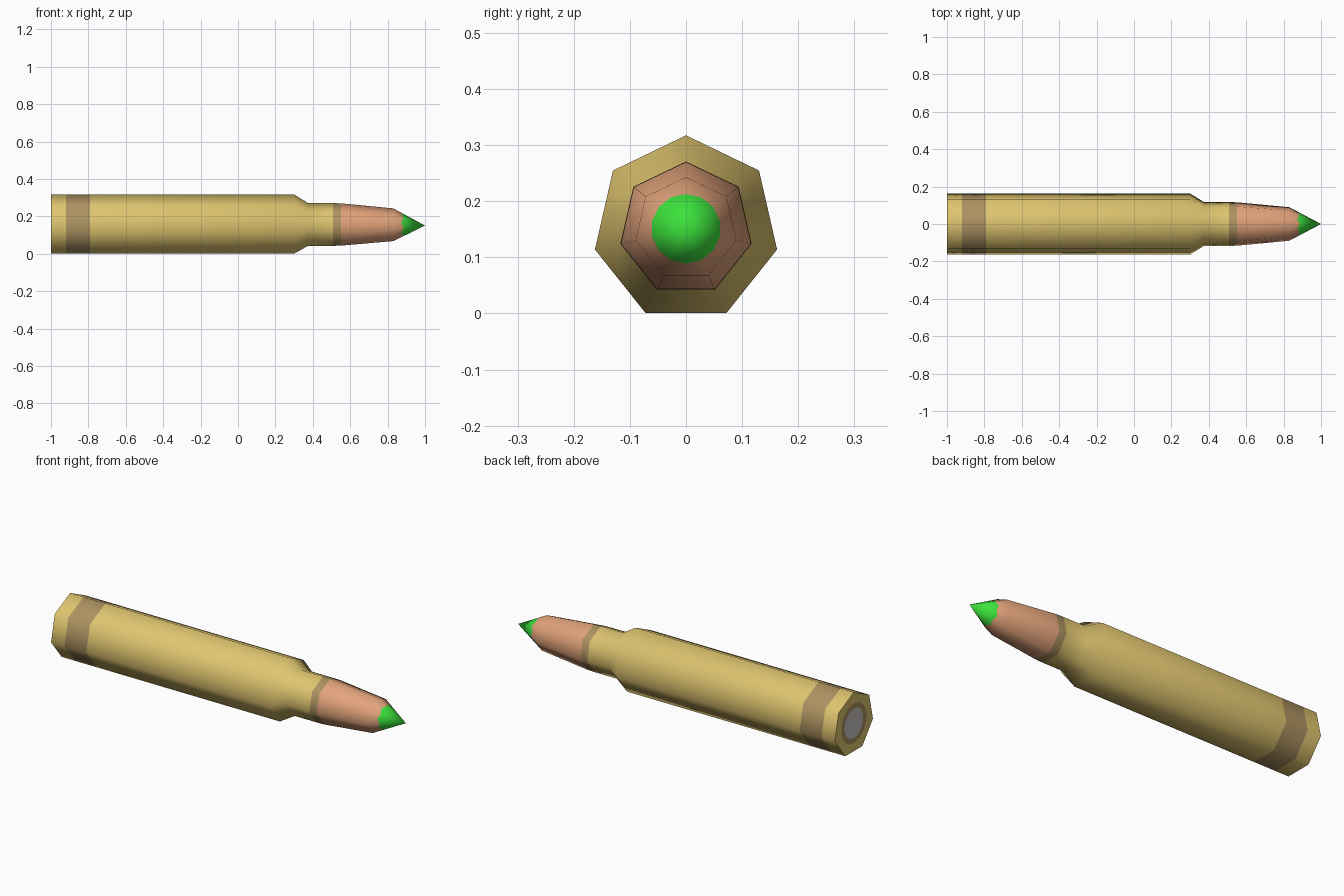
import bpy, bmesh, math

if "Cube" in bpy.data.objects:
    bpy.data.objects.remove(bpy.data.objects["Cube"])

AXIS_Z = 0.151
SIDES = 7
APOTHEM = math.cos(math.pi / SIDES)


def material(name, rgb):
    m = bpy.data.materials.new(name)
    m.diffuse_color = (*rgb, 1)
    m.use_nodes = True
    m.node_tree.nodes["Principled BSDF"].inputs["Base Color"].default_value = m.diffuse_color
    return m


brass = material("brass", (0.74, 0.56, 0.16))
dark_brass = material("dark brass", (0.42, 0.29, 0.12))
copper = material("copper", (0.77, 0.37, 0.20))
green = material("green", (0.045, 0.76, 0.045))
steel = material("grey steel", (0.58, 0.56, 0.55))


def heptagon(x, r):
    """Heptagon section, corner up, with edge midpoints: (x, r) at corner and midpoint."""
    return (x, r), (x, r * APOTHEM)


def disc(x, r):
    """Nearly round section."""
    return (x, r), (x, r)


def tip_edge(r):
    """Round paint edge lying on the seven-sided point."""
    slope = 0.17 / 0.092
    return (1 - r * slope, r), (1 - r * slope / APOTHEM, r)


def lathe(name, rings, bands, mats):
    """Skin the rings; bands gives the material index of each strip between rings."""
    bm = bmesh.new()
    n = SIDES * 2
    loops = []
    for ring in rings:
        if ring[0][1] == 0:
            loops.append([bm.verts.new((ring[0][0], 0, AXIS_Z))] * n)
            continue
        loop = []
        for i in range(n):
            x, r = ring[i % 2]
            a = math.pi * i / SIDES
            loop.append(bm.verts.new((x, r * math.sin(a), AXIS_Z + r * math.cos(a))))
        loops.append(loop)
    for a, b, idx in zip(loops, loops[1:], bands):
        for i in range(n):
            j = (i + 1) % n
            quad = list(dict.fromkeys((a[i], a[j], b[j], b[i])))
            bm.faces.new(quad).material_index = idx
    bmesh.ops.recalc_face_normals(bm, faces=bm.faces)
    # open strips: make sure normals point outward / backward
    f = max(bm.faces, key=lambda f: f.calc_center_median().z)
    if f.normal.z < -1e-4:
        bmesh.ops.reverse_faces(bm, faces=bm.faces)
    mesh = bpy.data.meshes.new(name)
    bm.to_mesh(mesh)
    bm.free()
    for m in mats:
        mesh.materials.append(m)
    ob = bpy.data.objects.new(name, mesh)
    bpy.context.collection.objects.link(ob)
    bpy.ops.object.select_all(action='DESELECT')
    ob.select_set(True)
    bpy.context.view_layer.objects.active = ob
    bpy.ops.object.shade_smooth_by_angle(angle=math.radians(60))
    return ob


# Case: primer disc and ring on the base, groove band, body, shoulder, neck, crimp band
lathe("case",
      [disc(-1, 0), disc(-1, 0.08), disc(-1, 0.108),
       heptagon(-1, 0.1665), heptagon(-0.92, 0.1665), heptagon(-0.79, 0.1665),
       heptagon(0.30, 0.1665), heptagon(0.375, 0.12),
       heptagon(0.507, 0.12), heptagon(0.55, 0.119)],
      [2, 1, 0, 0, 1, 0, 0, 0, 1], [brass, dark_brass, steel])

# Bullet jacket
lathe("bullet",
      [heptagon(0.55, 0.119), heptagon(0.83, 0.092), tip_edge(0.062)],
      [0, 0], [copper])

# Painted point
lathe("painted_tip", [tip_edge(0.062), disc(1, 0)], [0], [green])
